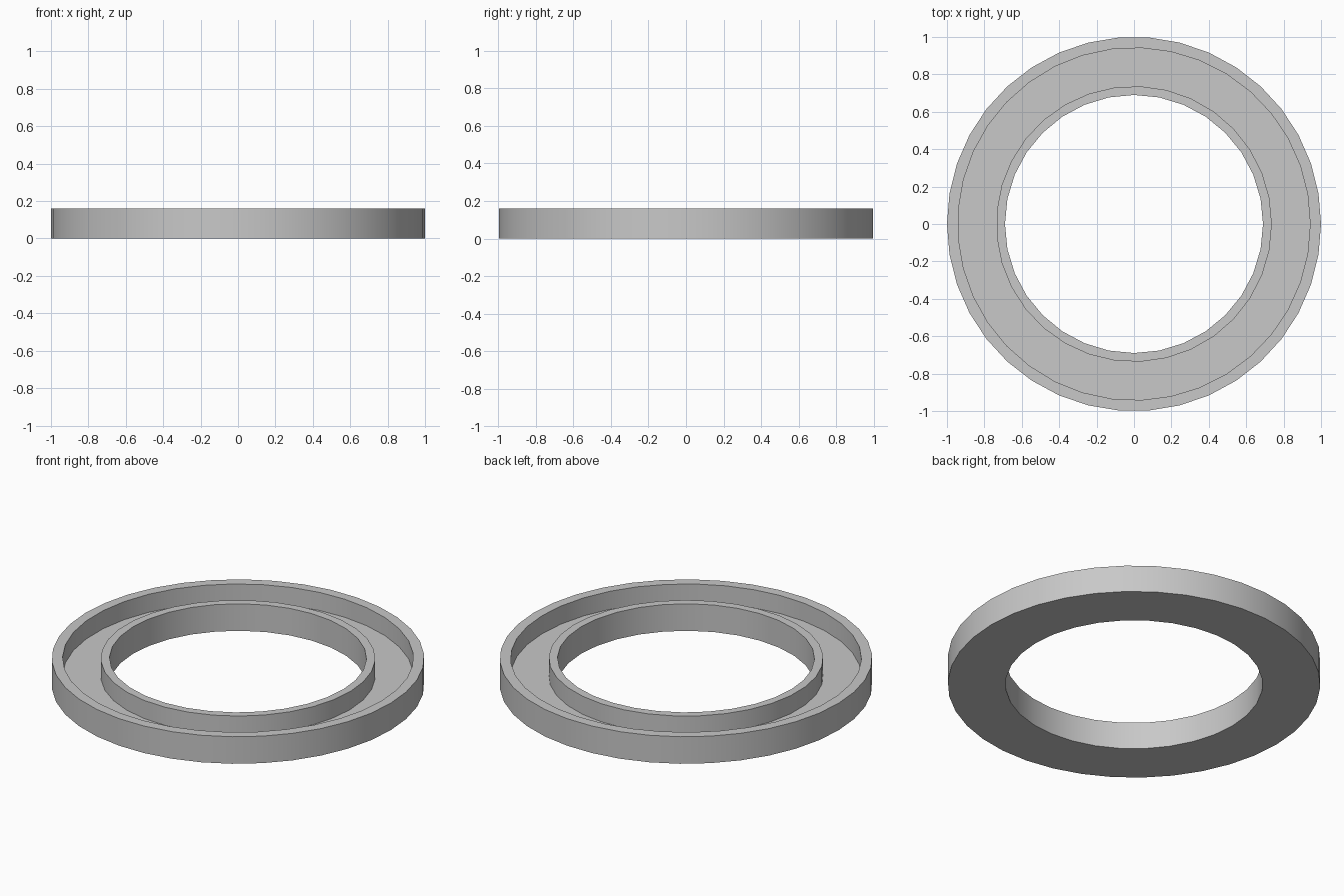
import bpy, bmesh
from math import cos, sin, tau, radians
from mathutils import Vector

cube = bpy.data.objects.get("Cube")
if cube:
    bpy.data.objects.remove(cube, do_unlink=True)

# Material
grey = bpy.data.materials.new("plain_grey")
grey.use_nodes = True
colour = (0.58, 0.58, 0.58, 1)
grey.diffuse_color = colour
grey.node_tree.nodes["Principled BSDF"].inputs["Base Color"].default_value = colour

HEIGHT, FLOOR = 0.16, 0.053

# Cross-section of the channel: radius, height, number of sides
profile = [
    (0.69, 0, 32), (1.0, 0, 38),                # underside
    (1.0, HEIGHT, 38), (0.942, HEIGHT, 37),     # outer rim
    (0.942, FLOOR, 37), (0.737, FLOOR, 33),     # groove floor
    (0.737, HEIGHT, 33), (0.69, HEIGHT, 32),    # inner rim
]


def add_loop(bm, radius, z, sides):
    """A closed ring of edges."""
    verts = [bm.verts.new((radius * cos(tau * i / sides), radius * sin(tau * i / sides), z))
             for i in range(sides)]
    edges = [bm.edges.new((verts[i - 1], verts[i])) for i in range(sides)]
    return verts, edges


bm = bmesh.new()
loops = [add_loop(bm, *point) for point in profile]
for i, (verts, edges) in enumerate(loops):
    j = (i + 1) % len(loops)
    next_verts, next_edges = loops[j]
    if profile[i][1] == profile[j][1]:
        # Flat annulus
        bmesh.ops.triangle_fill(bm, edges=edges + next_edges, use_beauty=True,
                                normal=Vector((0, 0, 1)))
    else:
        # Upright wall
        for k in range(len(verts)):
            bm.faces.new((verts[k - 1], verts[k], next_verts[k], next_verts[k - 1]))
bmesh.ops.recalc_face_normals(bm, faces=bm.faces)

mesh = bpy.data.meshes.new("channel_ring")
bm.to_mesh(mesh)
bm.free()
mesh.materials.append(grey)
ring = bpy.data.objects.new("channel_ring", mesh)
bpy.context.collection.objects.link(ring)

# Smooth walls, sharp rims
bpy.ops.object.select_all(action="DESELECT")
ring.select_set(True)
bpy.context.view_layer.objects.active = ring
bpy.ops.object.shade_smooth_by_angle(angle=radians(30))
